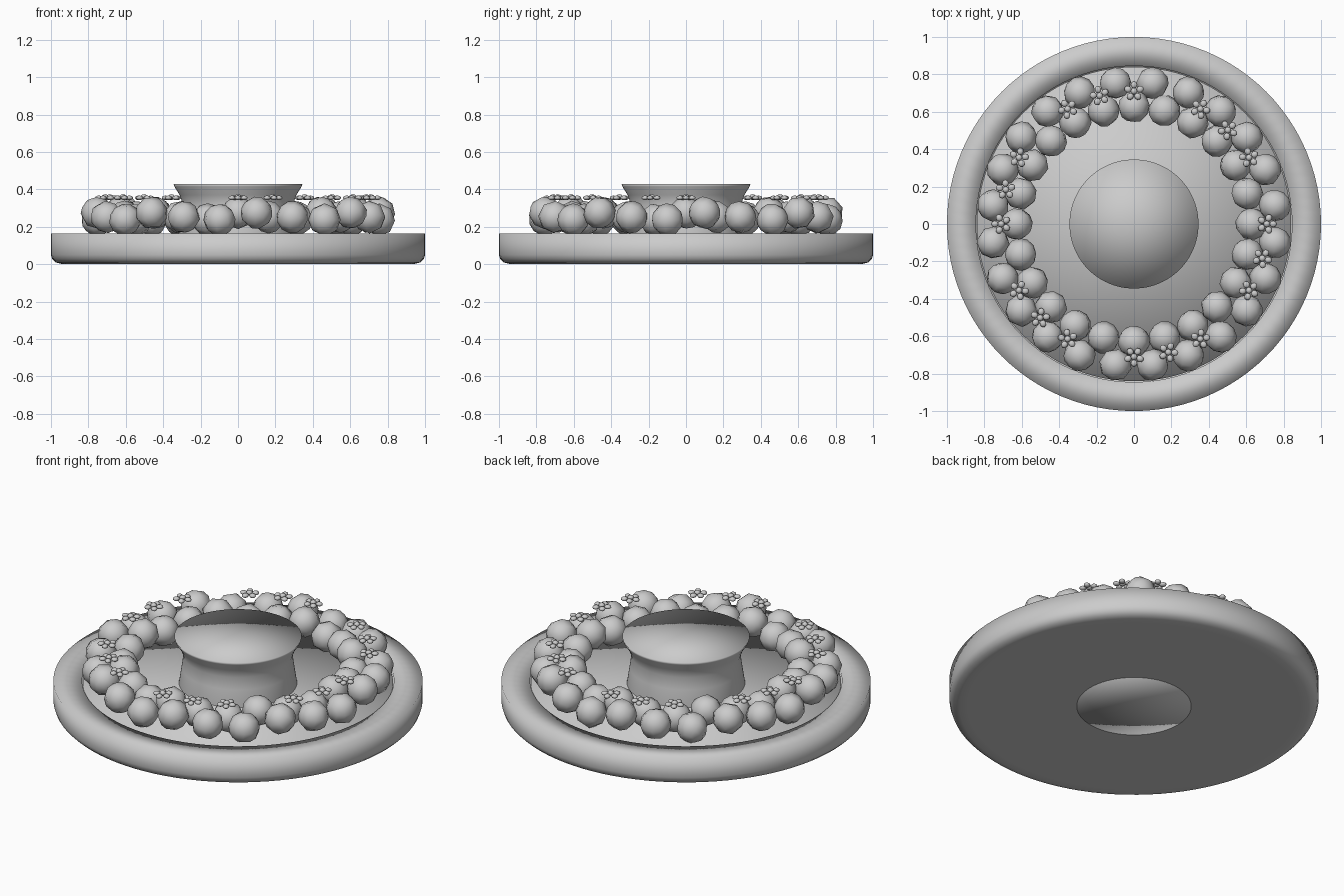
import bpy, bmesh, math, random
from mathutils import Matrix, Vector, Euler

random.seed(4)
cube = bpy.data.objects.get("Cube")
if cube:
    bpy.data.objects.remove(cube, do_unlink=True)

stone = bpy.data.materials.new("stone_grey")
stone.use_nodes = True
grey = (0.6, 0.6, 0.6, 1)
stone.diffuse_color = grey
stone.node_tree.nodes["Principled BSDF"].inputs["Base Color"].default_value = grey


def finish(bm, name):
    """Turn a bmesh into a smooth, coloured object."""
    bmesh.ops.recalc_face_normals(bm, faces=bm.faces)
    for f in bm.faces:
        f.smooth = True
    me = bpy.data.meshes.new(name)
    bm.to_mesh(me)
    bm.free()
    me.materials.append(stone)
    ob = bpy.data.objects.new(name, me)
    bpy.context.collection.objects.link(ob)
    return ob


def lathe(name, profile, steps=96):
    """Spin an (r, z) profile about the z axis."""
    bm = bmesh.new()
    verts = [bm.verts.new((r, 0, z)) for r, z in profile]
    edges = [bm.edges.new(p) for p in zip(verts, verts[1:])]
    bmesh.ops.spin(bm, geom=verts + edges, cent=(0, 0, 0), axis=(0, 0, 1),
                   angle=math.tau, steps=steps, use_duplicate=False)
    bmesh.ops.remove_doubles(bm, verts=bm.verts, dist=1e-4)
    return finish(bm, name)


def polar(r, angle, z):
    return Vector((r * math.cos(angle), r * math.sin(angle), z))


def add_ball(bm, loc, radius, scale=(1, 1, 1), rot=(0, 0, 0), seg=8, rings=6):
    m = (Matrix.Translation(loc) @ Euler(rot).to_matrix().to_4x4()
         @ Matrix.Diagonal((*scale, 1)))
    bmesh.ops.create_uvsphere(bm, u_segments=seg, v_segments=rings,
                              radius=radius, matrix=m)


# Basin with a square-topped rim and a rounded foot
lathe("basin", [(0, 0.002), (0.9, 0.002), (0.945, 0.002), (0.975, 0.01), (0.993, 0.028),
                (1, 0.05), (1, 0.165), (0.845, 0.165), (0.845, 0.06), (0, 0.06)])

# Water surface filling the basin
lathe("water", [(0, 0.08), (0.84, 0.08), (0.84, 0.152), (0, 0.152)])

# Flared central pedestal
lathe("pedestal", [(0, 0), (0.31, 0), (0.32, 0.15), (0.305, 0.25), (0.295, 0.32),
                   (0.312, 0.37), (0.34, 0.415), (0.345, 0.43), (0, 0.43)])

# Two rings of boulders, staggered by half a step
COUNT = 24
step = math.tau / COUNT
for name, radius, shift in (("outer_rocks", 0.76, 0.5), ("inner_rocks", 0.628, 0)):
    bm = bmesh.new()
    for i in range(COUNT):
        z = (0.275, 0.252, 0.238)[i % 3]
        spin = [random.uniform(0, math.tau) for _ in range(3)]
        add_ball(bm, polar(radius, (i + shift) * step, z), 0.088, (1, 1, 0.95), spin)
    finish(bm, name)

# Five-petalled blossoms resting on the rocks, every fourth place left empty
bm = bmesh.new()
for i in range(COUNT):
    if i % 4 == 1:
        continue
    angle = i * step
    centre = polar(0.71, angle, 0.355)
    add_ball(bm, centre + Vector((0, 0, 0.005)), 0.018, (1, 1, 0.8))
    for k in range(5):
        a = angle + k * math.tau / 5
        add_ball(bm, centre + polar(0.034, a, 0), 0.02, (1, 0.9, 0.6), (0, 0, a))
finish(bm, "blossoms")
